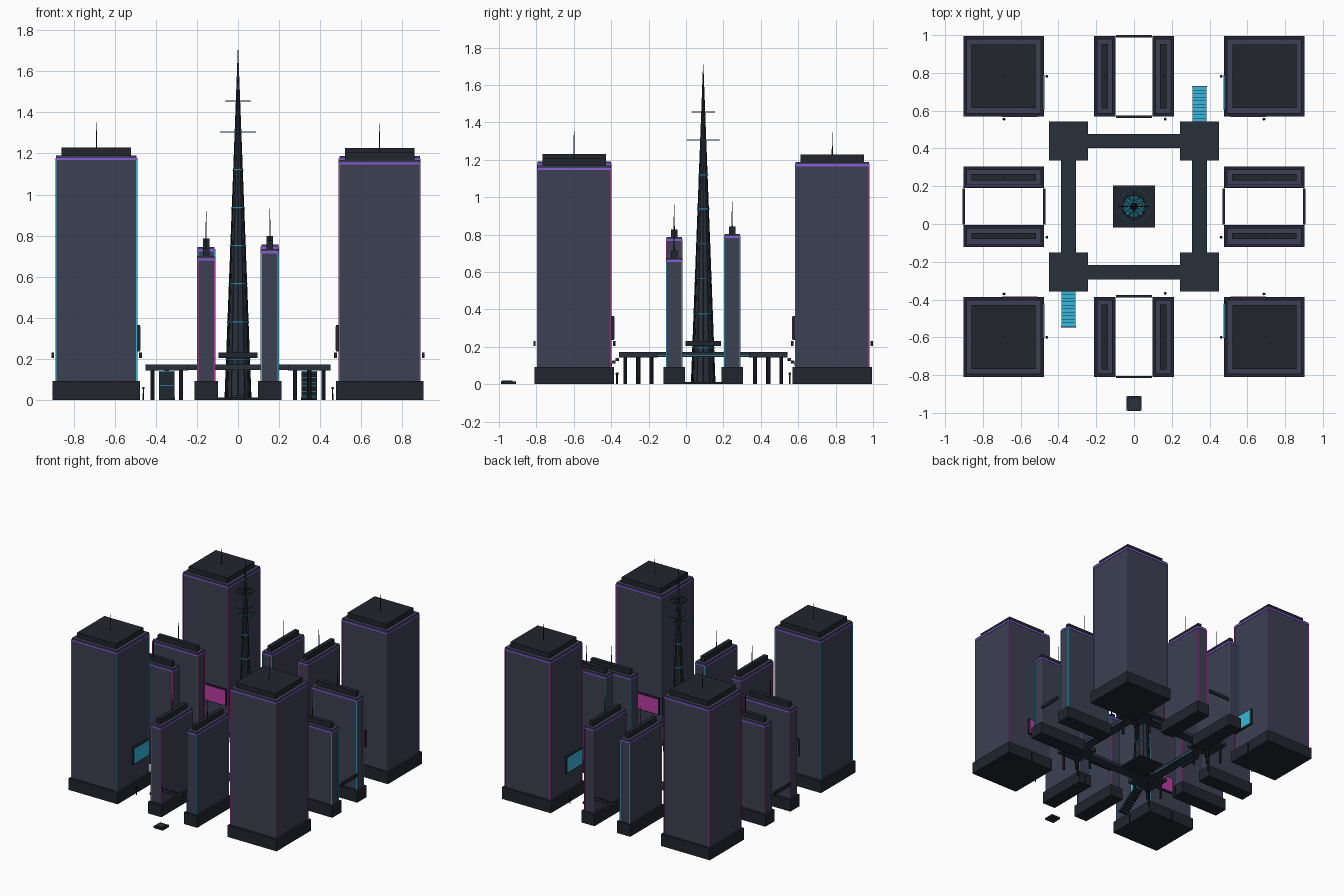
import bpy, math

if "Cube" in bpy.data.objects:
    bpy.data.objects.remove(bpy.data.objects["Cube"])

CY = 0.092  # city centre in y


def mat(name, r, g, b):
    m = bpy.data.materials.new(name)
    m.diffuse_color = (r, g, b, 1)
    m.use_nodes = True
    m.node_tree.nodes["Principled BSDF"].inputs["Base Color"].default_value = m.diffuse_color
    return m


WALL = mat("wall", .045, .05, .085)
DARK = mat("dark", .016, .018, .027)
DECK = mat("deck", .022, .03, .042)
CYAN = mat("cyan", .04, .48, .72)
MAGENTA = mat("magenta", .5, .045, .36)
PURPLE = mat("purple", .26, .1, .72)


def box(name, x, y, z0, sx, sy, sz, m):
    """Box centred in x and y, standing on z0."""
    bpy.ops.mesh.primitive_cube_add(size=1, location=(x, y, z0 + sz / 2))
    o = bpy.context.object
    o.name = name
    o.scale = (sx, sy, sz)
    bpy.ops.object.transform_apply(location=False, rotation=False, scale=True)
    o.data.materials.append(m)
    return o


def cone(name, x, y, z0, r1, r2, h, m, n=8):
    bpy.ops.mesh.primitive_cone_add(vertices=n, radius1=r1, radius2=r2, depth=h,
                                    location=(x, y, z0 + h / 2))
    o = bpy.context.object
    o.name = name
    o.data.materials.append(m)
    return o


def ring(name, z, r, t, m):
    bpy.ops.mesh.primitive_torus_add(major_radius=r, minor_radius=t, major_segments=32,
                                     minor_segments=6, location=(0, CY, z))
    o = bpy.context.object
    o.name = name
    o.data.materials.append(m)
    bpy.ops.object.shade_smooth_by_angle()


def tower(name, x, y, sx, sy, h, inset, neon, mast):
    """Podium, shaft, neon trim, roof block and mast."""
    box(name + "_podium", x, y, 0, sx, sy, .092, DARK)
    wx, wy = sx - .032, sy - .032
    box(name + "_shaft", x, y, .092, wx, wy, h - .092, WALL)
    box(name + "_crown_strip", x, y, h - .022, wx + .006, wy + .006, .011, PURPLE)
    box(name + "_roof", x, y, h, wx - inset, wy - inset, .04, DARK)
    cone(name + "_mast", x, y, h + .04, .003, .002, mast, DARK, 6)
    for i in (-1, 1):
        for j in (-1, 1):
            box(name + "_corner_neon", x + i * wx / 2, y + j * wy / 2, .092,
                .006, .006, h - .11, neon)


# Four big corner towers with inner-facing billboards
for i, j, h, neon in ((-1, -1, 1.19, CYAN), (1, -1, 1.168, MAGENTA),
                      (-1, 1, 1.18, MAGENTA), (1, 1, 1.187, MAGENTA)):
    x, y = i * .69, CY + j * .69
    tower("corner_tower", x, y, .425, .425, h, .055, neon, .12)
    fx, fy = x - i * .205, y - j * .205
    box("billboard_frame", fx, y - j * .085, .235, .014, .2, .13, DARK)
    box("billboard_screen", fx - i * .006, y - j * .085, .242, .008, .186, .116, CYAN)
    box("billboard_frame", x + -i * .085, fy, .235, .2, .014, .13, DARK)
    box("billboard_screen", x - i * .085, fy - j * .006, .242, .186, .008, .116, MAGENTA)

# Paired slab towers on each side
D = .155
for x, y, h, neon in ((-D, -.598, .70, MAGENTA), (D, -.598, .735, CYAN),
                      (-D, .782, .745, CYAN), (D, .782, .757, MAGENTA)):
    tower("slab_tower", x, y, .115, .425, h, .05, neon, .135)
for x, y, h, neon in ((.69, CY - D, .675, CYAN), (-.69, CY - D, .787, MAGENTA),
                      (.69, CY + D, .803, CYAN), (-.69, CY + D, .79, MAGENTA)):
    tower("slab_tower", x, y, .425, .115, h, .05, neon, .135)

# Sky bars joining each pair, inner and outer
for s in (-1, 1):
    for d in (.475, .902):
        box("sky_bar", 0, CY + s * d, .205, .19, .013, .025, DARK)
        box("sky_bar", s * d, CY, .205, .013, .19, .025, DARK)

# Raised walkway ring: corner pads on columns, joined by decks
R = .347
for i in (-1, 1):
    box("walkway_deck", i * R, CY, .145, .075, .5, .022, DECK)
    box("walkway_deck", 0, CY + i * R, .145, .5, .075, .022, DECK)
    for k in (-1, 1):
        box("walkway_rail", i * R + k * .035, CY, .167, .004, .49, .005, DECK)
        box("walkway_rail", 0, CY + i * R + k * .035, .167, .49, .004, .005, DECK)
        box("walkway_light", i * R + k * .038, CY, .153, .002, .49, .004, CYAN)
    for j in (-1, 1):
        x, y = i * R, CY + j * R
        box("walkway_pad", x, y, .142, .206, .206, .03, DECK)
        cone("pad_column", x, y, 0, .012, .012, .145, DARK, 10)
        for a in (-1, 1):
            for b in (-1, 1):
                cone("pad_column", x + a * .07, y + b * .07, 0, .01, .01, .145, DARK, 8)

# Two stairways from the walkway down to the street
N = 10
for s in (-1, 1):
    for k in range(N):
        y = CY + s * (.45 + (k + .5) * .0185)
        z = .15 * (1 - (k + 1) / (N + 1))
        box("stair_step", s * R, y, z - .012, .075, .0185, .012, DARK)
        box("stair_glow", s * R, y, z, .075, .0185, .003, CYAN)
    box("stair_foot", s * R, CY + s * .636, 0, .078, .006, .012, DARK)

# Central spire: plinth, tapering shaft, edge ribs and glowing rings
H, RB = 1.71, .062
box("spire_plinth", 0, CY, 0, .222, .222, .012, DARK)
cone("spire_shaft", 0, CY, .01, RB - .004, .001, H - .01, DECK, 12)
for k in range(12):
    a = 2 * math.pi * k / 12
    o = cone("spire_rib", 0, CY, 0, .004, .001, math.hypot(H, RB) - .01, DARK, 4)
    o.location = (RB / 2 * math.cos(a), CY + RB / 2 * math.sin(a), H / 2)
    o.rotation_euler = (0, -math.atan2(RB, H), a)
for z in (.195, .377, .565, .75, .935, 1.12):
    ring("spire_ring", z, RB * (1 - z / H) + .002, .004, CYAN)
for z, r in ((1.305, .086), (1.455, .06)):
    ring("spire_halo", z, r, .003, CYAN if r > .07 else DECK)
    for k in range(2):
        o = box("halo_spoke", 0, CY, z - .0015, 2 * r, .004, .003, DARK)
        o.rotation_euler.z = k * math.pi / 2

# Street lamps
for s in (-1, 1):
    for x, y in ((s * .461, .782), (s * .461, -.6), (s * .461, -.07),
                 (s * .688, .555), (s * .688, -.37)):
        cone("lamp_post", x, y, 0, .004, .003, .052, DARK, 6)
        cone("lamp_head", x, y, .052, .008, .005, .01, DARK, 6)
for y in (.555, -.367):
    cone("lamp_post", .165, y, 0, .004, .003, .052, DARK, 6)
    cone("lamp_head", .165, y, .052, .008, .005, .01, DARK, 6)

# Small landing pad in front of the city
box("landing_pad", 0, -.95, 0, .08, .08, .014, DARK)
box("landing_pad_top", 0, -.955, .014, .06, .055, .007, DECK)
for i in (-1, 1):
    for j in (-1, 1):
        box("landing_pad_light", i * .036, -.95 + j * .036, .01, .006, .006, .006, CYAN)
